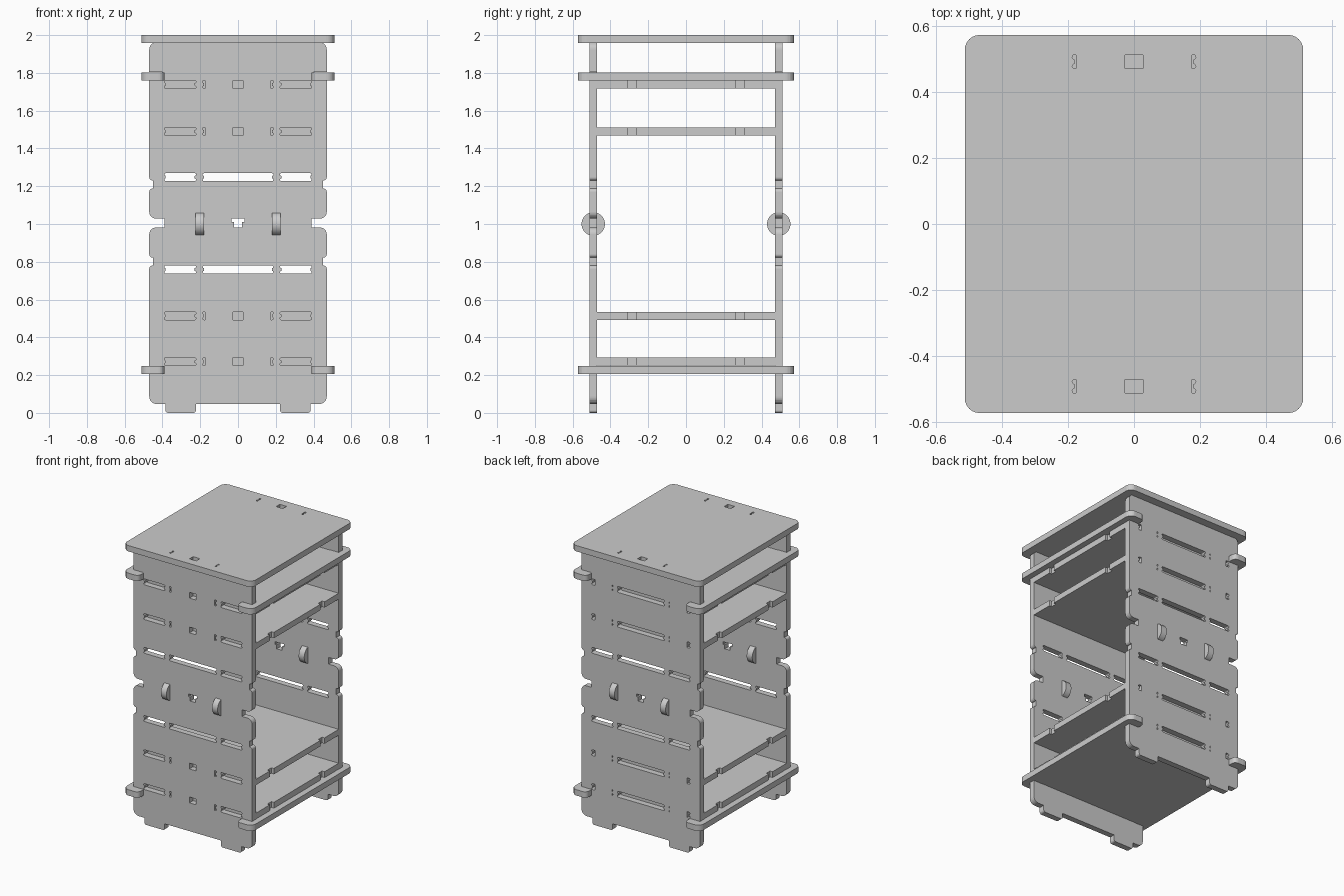
import bpy, bmesh, math
from mathutils import Vector, Matrix

if "Cube" in bpy.data.objects:
    bpy.data.objects.remove(bpy.data.objects["Cube"])

T = 0.042          # sheet thickness
PY = 0.491         # panel centre distance from the middle
MID = 1.005        # mirror height of the panels


def fillet(points):
    """Closed outline from (x, y, radius) corners."""
    out, n = [], len(points)
    for i, (x, y, r) in enumerate(points):
        p = Vector((x, y))
        if r == 0:
            out.append(p)
            continue
        a = p + (Vector(points[i - 1][:2]) - p).normalized() * r
        b = p + (Vector(points[(i + 1) % n][:2]) - p).normalized() * r
        c = a + b - p
        for k in range(7):
            t = k / 6 * math.pi / 2
            out.append(c + (a - c) * math.cos(t) + (b - c) * math.sin(t))
    return out


def mirrored(half):
    """Right half outline, completed by its reflection in x."""
    return fillet(half + [(-x, y, r) for x, y, r in reversed(half)])


def slot(x0, x1, y, h=T, r=0.007):
    """Slot whose corners bulge sideways as tool relief."""
    pts = []
    for cx, cy, s in ((x1, y - h / 2 + r, 1), (x1, y + h / 2 - r, 1),
                      (x0, y + h / 2 - r, -1), (x0, y - h / 2 + r, -1)):
        for k in range(7):
            a = -math.pi / 2 + k * math.pi / 6
            pts.append(Vector((cx + s * r * math.cos(a), cy + s * r * math.sin(a))))
    return pts


def plate(name, loops, matrix):
    """Flat sheet with holes: first loop is the outline."""
    cu = bpy.data.curves.new(name, 'CURVE')
    cu.dimensions, cu.fill_mode, cu.extrude = '2D', 'BOTH', T / 2
    for loop in loops:
        sp = cu.splines.new('POLY')
        sp.points.add(len(loop) - 1)
        for pt, v in zip(sp.points, loop):
            pt.co = (v.x, v.y, 0, 1)
        sp.use_cyclic_u = True
    tmp = bpy.data.objects.new(name + "_outline", cu)
    bpy.context.collection.objects.link(tmp)
    bpy.context.view_layer.update()
    me = bpy.data.meshes.new_from_object(tmp.evaluated_get(bpy.context.evaluated_depsgraph_get()))
    bpy.data.objects.remove(tmp)
    bm = bmesh.new()
    bm.from_mesh(me)
    bmesh.ops.remove_doubles(bm, verts=bm.verts, dist=1e-5)
    bmesh.ops.recalc_face_normals(bm, faces=bm.faces)
    for f in bm.faces:
        f.smooth = False
    bm.to_mesh(me)
    bm.free()
    me.name = name
    ob = bpy.data.objects.new(name, me)
    ob.matrix_world = matrix
    bpy.context.collection.objects.link(ob)
    return ob


# Front and back panels: feet, edge notches, waist and top tabs
lower = [(.47, .047, .04), (.47, .206, 0), (.40, .206, 0), (.40, .249, 0), (.47, .249, 0),
         (.47, .780, .018), (.45, .780, 0), (.45, .822, 0), (.47, .822, .018),
         (.47, .981, .035), (.39, .981, 0)]
upper = [(x, 2 * MID - z, r) for x, z, r in reversed(lower)]
half = ([(.223, .047, 0), (.223, 0, .015), (.385, 0, .015), (.385, .047, 0)]
        + lower + upper
        + [(.175, 1.963, 0), (.175, 2, 0), (.027, 2, 0), (.027, 1.963, 0)])
panel = [mirrored(half)]
shelf_z = (.271, .514, 1.49, 1.739)
for z in shelf_z + (.759, 1.248):
    for x0, x1 in ((-.383, -.229), (-.180, .180), (.229, .383)):
        panel.append(slot(x0, x1, z))
# Small window in the middle joint
panel.append(mirrored([(.022, .981, 0), (.022, 1.01, 0), (.034, 1.01, 0), (.034, 1.029, 0)]))
for name, s in (("front_panel", -1), ("back_panel", 1)):
    plate(name, panel, Matrix.Translation((0, s * PY, 0)) @ Matrix.Rotation(math.pi / 2, 4, 'X'))

# Inner shelves: central tabs at the front, outer tabs at the back
inner = [mirrored([
    (.027, -.47, 0), (.027, -.512, 0), (.174, -.512, 0), (.174, -.47, 0),
    (.47, -.47, 0), (.47, -.31, 0), (.45, -.31, 0), (.45, -.265, 0), (.47, -.265, 0),
    (.47, .265, 0), (.45, .265, 0), (.45, .31, 0), (.47, .31, 0), (.47, .47, 0),
    (.365, .47, 0), (.365, .512, 0), (.229, .512, 0), (.229, .47, 0)])]
for i, z in enumerate(shelf_z):
    plate(f"inner_shelf_{i + 1}", inner, Matrix.Translation((0, 0, z)))

# Locking shelves with rounded ears that wrap round the panels
ears = [mirrored([
    (.39, -.47, 0), (.39, -.572, .03), (.512, -.572, .045),
    (.512, .572, .045), (.39, .572, .03), (.39, .47, 0)])]
for name, z in (("lower_locking_shelf", .228), ("upper_locking_shelf", 1.781)):
    plate(name, ears, Matrix.Translation((0, 0, z)))

# Top board with slots for the panel tabs
top = [mirrored([(.512, -.572, .045), (.512, .572, .045)]),
       slot(-.180, .180, -PY), slot(-.180, .180, PY)]
plate("top_board", top, Matrix.Translation((0, 0, 2 - T / 2)))

# Round joint pegs
for sy, side in ((-1, "front"), (1, "back")):
    for sx, hand in ((-1, "left"), (1, "right")):
        bpy.ops.mesh.primitive_cylinder_add(
            vertices=48, radius=.062, depth=.044,
            location=(sx * .203, sy * PY, 1.0), rotation=(0, math.pi / 2, 0))
        bpy.context.object.name = f"{side}_{hand}_peg"
        bpy.ops.object.shade_smooth_by_angle()
